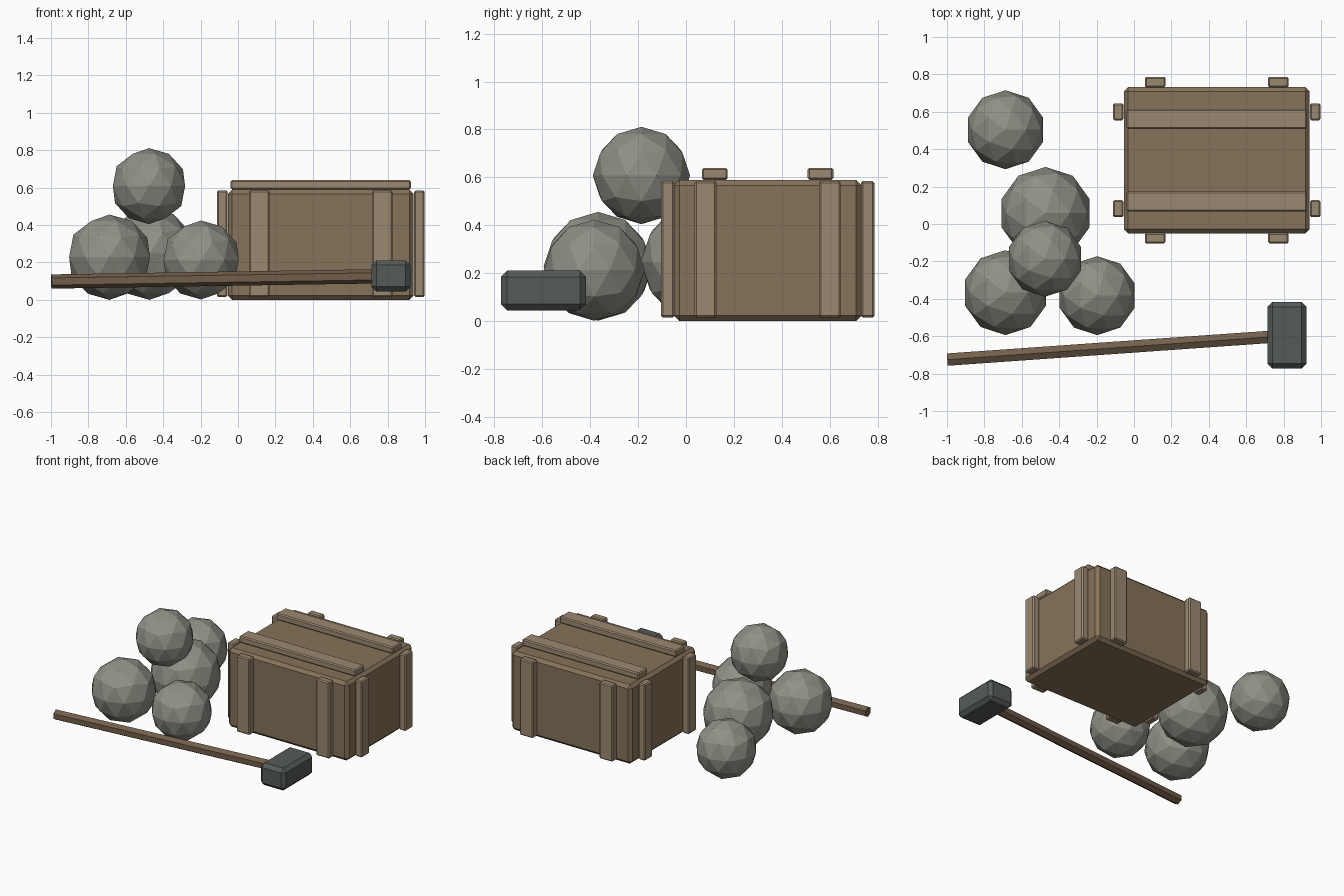
import bpy
from mathutils import Vector

if "Cube" in bpy.data.objects:
    bpy.data.objects.remove(bpy.data.objects["Cube"])


def material(name, rgb):
    m = bpy.data.materials.new(name)
    m.diffuse_color = (*rgb, 1)
    m.use_nodes = True
    m.node_tree.nodes["Principled BSDF"].inputs["Base Color"].default_value = m.diffuse_color
    return m


WOOD = material("crate_wood", (0.24, 0.17, 0.10))
BATTEN = material("batten_wood", (0.33, 0.25, 0.165))
STONE = material("stone", (0.28, 0.28, 0.24))
IRON = material("iron", (0.09, 0.105, 0.10))
HANDLE = material("handle_wood", (0.17, 0.115, 0.07))


def box(name, center, size, bevel, mat):
    bpy.ops.mesh.primitive_cube_add(size=1, location=center)
    ob = bpy.context.object
    ob.name = name
    ob.scale = size
    bpy.ops.object.transform_apply(location=False, rotation=False, scale=True)
    mod = ob.modifiers.new("chamfer", 'BEVEL')
    mod.width = bevel
    mod.segments = 1
    ob.data.materials.append(mat)
    return ob


# Crate body
CX, CY, HX, HY, H = 0.4425, 0.341, 0.497, 0.391, 0.59
box("crate_body", (CX, CY, H / 2), (2 * HX, 2 * HY, H), 0.023, WOOD)

# Battens on the four walls and the lid
T = 0.056
for s in (-1, 1):
    for t in (-1, 1):
        box("wall_batten_long_side", (CX + 0.329 * s, CY + (HY + T / 2 - 0.002) * t, 0.3),
            (0.11, T, 0.57), 0.008, BATTEN)
        box("wall_batten_short_side", (CX + (HX + T / 2 + 0.002) * s, CY + 0.259 * t, 0.3),
            (T, 0.091, 0.57), 0.008, BATTEN)
    box("lid_batten", (CX, CY + 0.221 * s, 0.615), (0.964, 0.108, 0.05), 0.008, BATTEN)

# Faceted stone balls: three at the base, one on top, one apart
for name, loc, r in (
    ("stone_left", (-0.687, -0.367, 0.229), 0.227),
    ("stone_right", (-0.197, -0.383, 0.213), 0.211),
    ("stone_back", (-0.473, 0.058, 0.247), 0.247),
    ("stone_top", (-0.476, -0.186, 0.608), 0.203),
    ("stone_loose", (-0.687, 0.504, 0.211), 0.211),
):
    bpy.ops.mesh.primitive_ico_sphere_add(subdivisions=2, radius=r, location=loc)
    ob = bpy.context.object
    ob.name = name
    ob.data.materials.append(STONE)

# Hammer head
box("hammer_head", (0.818, -0.595, 0.128), (0.208, 0.356, 0.166), 0.026, IRON)

# Six-sided hammer handle, ridge upwards, running into the head
a, b = Vector((-0.998, -0.725, 0.098)), Vector((0.82, -0.597, 0.127))
d = (b - a).normalized()
side = Vector((0, 0, 1)).cross(d).normalized()
up = d.cross(side)
bpy.ops.mesh.primitive_cylinder_add(vertices=6, radius=0.038, depth=(b - a).length)
ob = bpy.context.object
ob.name = "hammer_handle"
for v in ob.data.vertices:
    # first cylinder vertex lies on local +y, which becomes up
    v.co = (a + b) / 2 + side * v.co.x + up * v.co.y + d * v.co.z
ob.data.materials.append(HANDLE)
